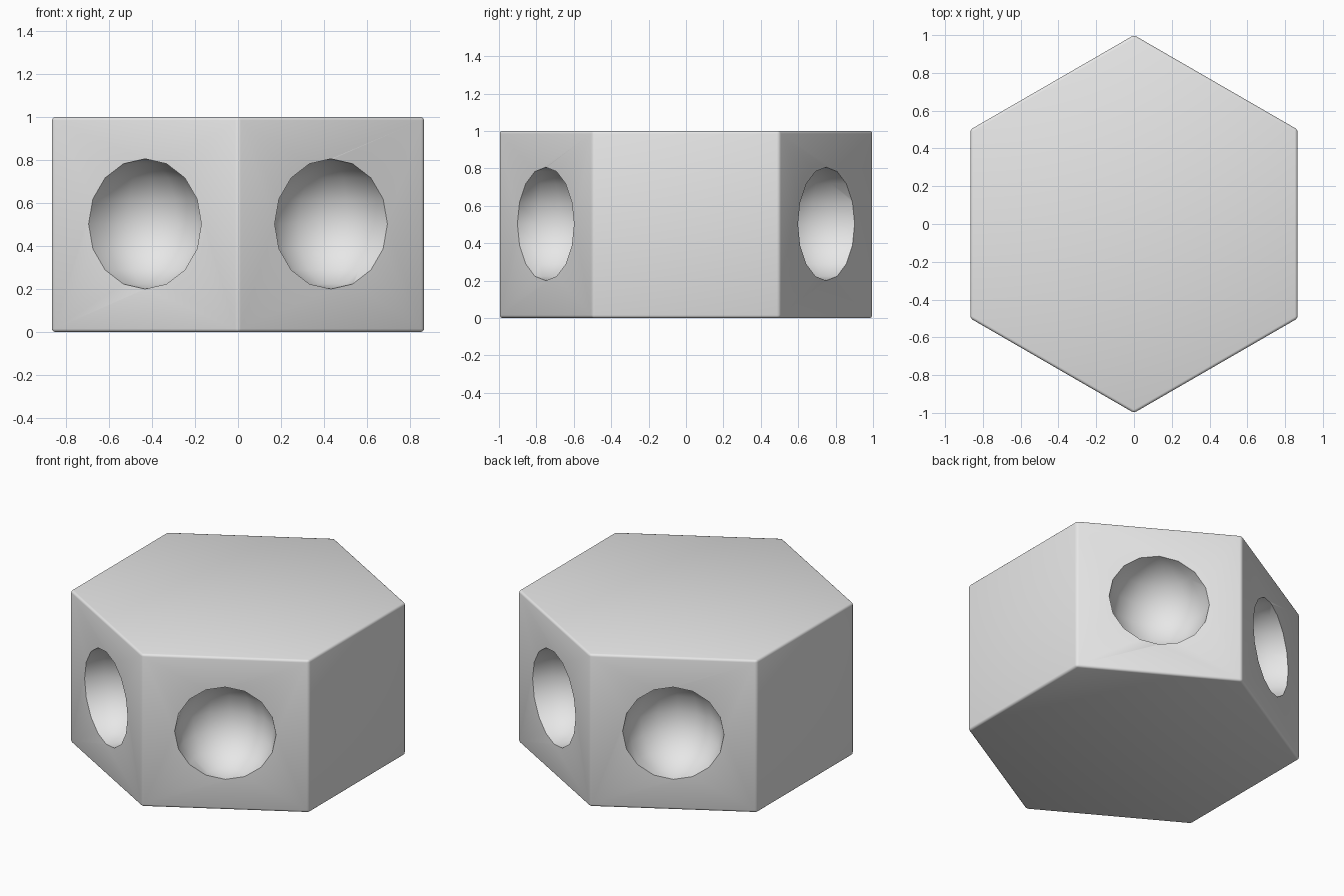
import bpy, math

if "Cube" in bpy.data.objects:
    bpy.data.objects.remove(bpy.data.objects["Cube"])

grey = bpy.data.materials.new("light grey")
grey.diffuse_color = (0.8, 0.8, 0.8, 1)
grey.use_nodes = True
grey.node_tree.nodes["Principled BSDF"].inputs["Base Color"].default_value = grey.diffuse_color

# Hexagonal block with corners pointing to front and back
bpy.ops.mesh.primitive_cylinder_add(vertices=6, radius=1, depth=1, location=(0, 0, 0.5))
block = bpy.context.object
block.name = "hexagonal_block"
block.data.materials.append(grey)

# Narrow rounded edges
bevel = block.modifiers.new("edge_bevel", 'BEVEL')
bevel.width = 0.015
bevel.segments = 3
bpy.ops.object.modifier_apply(modifier=bevel.name)

# Round hollows in the four slanted sides
apothem = math.cos(math.radians(30))
for degrees in (60, 120, 240, 300):
    a = math.radians(degrees)
    bpy.ops.mesh.primitive_uv_sphere_add(
        segments=16, ring_count=8, radius=0.303, rotation=(0, 0, a),
        location=(apothem * math.cos(a), apothem * math.sin(a), 0.503))
    cutter = bpy.context.object
    cutter.name = "hollow_cutter"
    cutter.data.materials.append(grey)
    bpy.ops.object.shade_smooth()
    bpy.context.view_layer.objects.active = block
    cut = block.modifiers.new("hollow", 'BOOLEAN')
    cut.operation = 'DIFFERENCE'
    cut.solver = 'EXACT'
    cut.object = cutter
    bpy.ops.object.modifier_apply(modifier=cut.name)
    bpy.data.objects.remove(cutter, do_unlink=True)

# Smooth bevels and hollows, crisp hollow rims
bpy.ops.object.select_all(action='DESELECT')
block.select_set(True)
bpy.context.view_layer.objects.active = block
bpy.ops.object.shade_smooth_by_angle(angle=math.radians(40))
